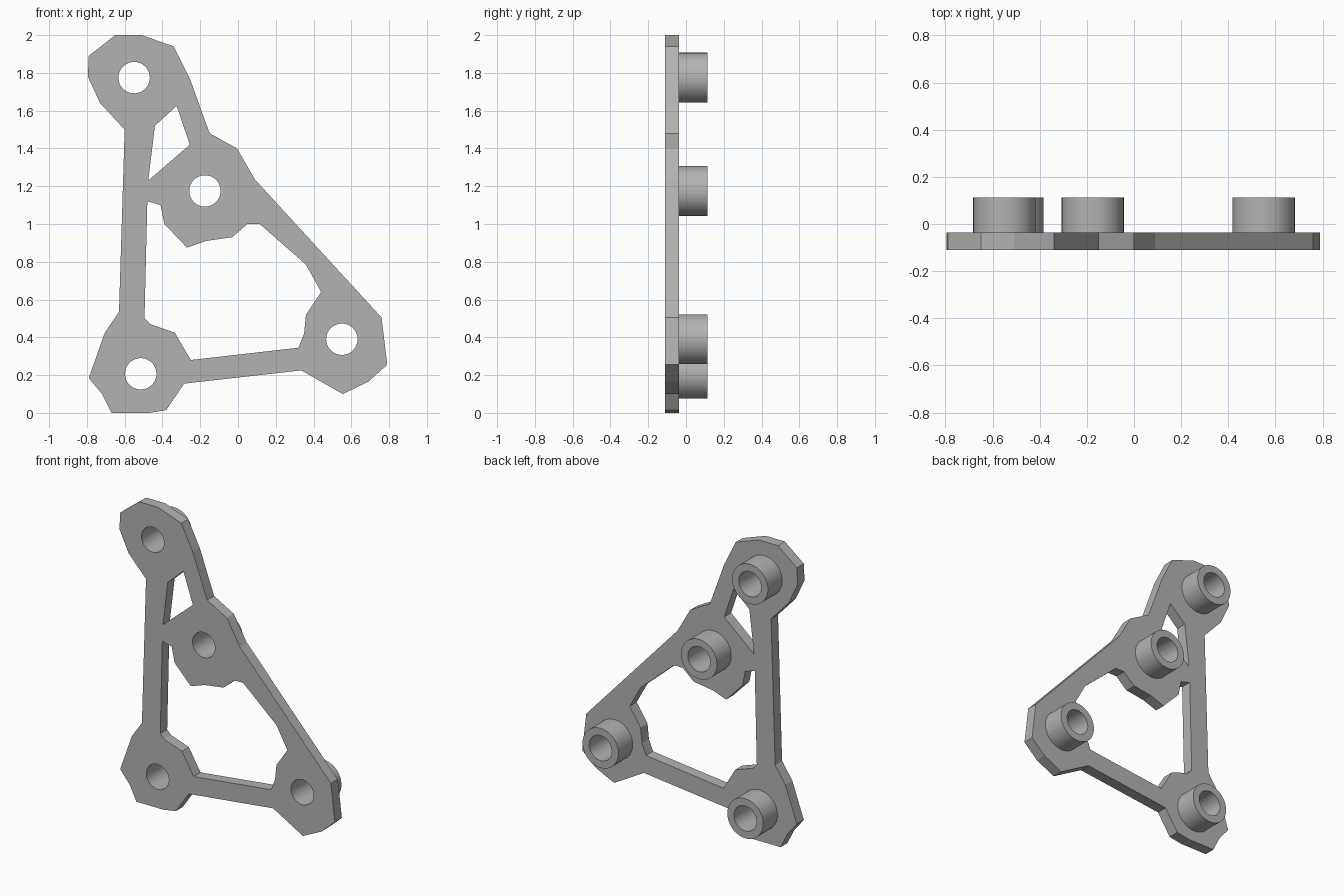
import bpy
import bmesh
from math import cos, sin, pi, radians
from mathutils import Matrix, Vector

cube = bpy.data.objects.get("Cube")
if cube:
    bpy.data.objects.remove(cube, do_unlink=True)

FRONT, BACK, BOSS_END = -0.11, -0.037, 0.113
BORE_RADIUS, BOSS_RADIUS = 0.083, 0.132
SEGMENTS = 64

# Boss positions in the plate plane (x, z)
BOSSES = {
    "top_boss": (-.55, 1.775),
    "middle_boss": (-.175, 1.175),
    "left_boss": (.55, .39),
    "right_boss": (-.515, .207),
}

# Plate outline and the two openings between its arms
OUTLINE = [
    (-.79, 1.89), (-.65, 2), (-.51, 2), (-.34, 1.94), (-.255, 1.77), (-.15, 1.48),
    (-.005, 1.4), (.09, 1.235), (.76, .505), (.79, .255), (.69, .165), (.555, .1),
    (.335, .225), (-.285, .155), (-.38, .015), (-.47, 0), (-.67, 0), (-.72, .1),
    (-.79, .185), (-.705, .425), (-.63, .535), (-.6, 1.5), (-.73, 1.64), (-.795, 1.78),
]
SMALL_OPENING = [(-.44, 1.52), (-.325, 1.625), (-.255, 1.42), (-.475, 1.23)]
LARGE_OPENING = [
    (-.48, 1.12), (-.41, 1.1), (-.39, 1), (-.27, .875), (-.17, .91), (-.03, .93),
    (.05, 1), (.115, 1), (.36, .785), (.44, .64), (.36, .52), (.35, .42),
    (.32, .345), (-.25, .28), (-.335, .425), (-.465, .47), (-.495, .5),
]

grey = bpy.data.materials.new("plain_grey")
grey.use_nodes = True
grey.diffuse_color = (0.45, 0.45, 0.45, 1)
grey.node_tree.nodes["Principled BSDF"].inputs["Base Color"].default_value = grey.diffuse_color


def circle(center, radius):
    """Points of a circle in the plate plane."""
    angles = [2 * pi * i / SEGMENTS for i in range(SEGMENTS)]
    return [(center[0] + radius * cos(a), center[1] + radius * sin(a)) for a in angles]


def finish(name, mesh, angle):
    """Link a mesh as a named part, colour it and smooth its round faces."""
    mesh.materials.clear()
    mesh.materials.append(grey)
    part = bpy.data.objects.new(name, mesh)
    bpy.context.collection.objects.link(part)
    bpy.ops.object.select_all(action="DESELECT")
    part.select_set(True)
    bpy.context.view_layer.objects.active = part
    bpy.ops.object.shade_smooth_by_angle(angle=radians(angle))
    return part


def make_plate():
    """Filled, extruded outline with openings and bores."""
    curve = bpy.data.curves.new("plate_profile", "CURVE")
    curve.dimensions = "2D"
    curve.fill_mode = "BOTH"
    curve.extrude = (BACK - FRONT) / 2
    bores = [circle(center, BORE_RADIUS) for center in BOSSES.values()]
    for loop in [OUTLINE, SMALL_OPENING, LARGE_OPENING] + bores:
        spline = curve.splines.new("POLY")
        spline.points.add(len(loop) - 1)
        for point, (x, z) in zip(spline.points, loop):
            point.co = (x, z, 0, 1)
        spline.use_cyclic_u = True
    helper = bpy.data.objects.new("plate_profile", curve)
    bpy.context.collection.objects.link(helper)
    depsgraph = bpy.context.evaluated_depsgraph_get()
    mesh = bpy.data.meshes.new_from_object(helper.evaluated_get(depsgraph))
    bpy.data.objects.remove(helper, do_unlink=True)

    # Stand the plate upright and weld caps to sides
    mesh.transform(Matrix.Translation((0, (FRONT + BACK) / 2, 0)) @ Matrix.Rotation(pi / 2, 4, "X"))
    bm = bmesh.new()
    bm.from_mesh(mesh)
    bmesh.ops.remove_doubles(bm, verts=bm.verts, dist=0.0001)
    bmesh.ops.recalc_face_normals(bm, faces=bm.faces)
    bm.to_mesh(mesh)
    bm.free()
    finish("plate", mesh, 6.5)


def make_boss(name, center):
    """Hollow sleeve on the back of the plate, open where it meets the plate."""
    bm = bmesh.new()
    profile = [(BOSS_RADIUS, BACK), (BOSS_RADIUS, BOSS_END), (BORE_RADIUS, BOSS_END), (BORE_RADIUS, BACK)]
    rings = []
    for radius, y in profile:
        rings.append([bm.verts.new(Vector((x, y, z))) for x, z in circle(center, radius)])
    for lower, upper in zip(rings, rings[1:]):
        for i in range(SEGMENTS):
            j = (i + 1) % SEGMENTS
            bm.faces.new((lower[i], upper[i], upper[j], lower[j]))
    bm.normal_update()
    # Outer wall must face away from the boss axis
    wall = bm.faces[:][0]
    if wall.normal.dot(wall.calc_center_median() - Vector((center[0], 0, center[1]))) < 0:
        bmesh.ops.reverse_faces(bm, faces=bm.faces)
    mesh = bpy.data.meshes.new(name)
    bm.to_mesh(mesh)
    bm.free()
    finish(name, mesh, 30)


make_plate()
for boss_name, boss_center in BOSSES.items():
    make_boss(boss_name, boss_center)
